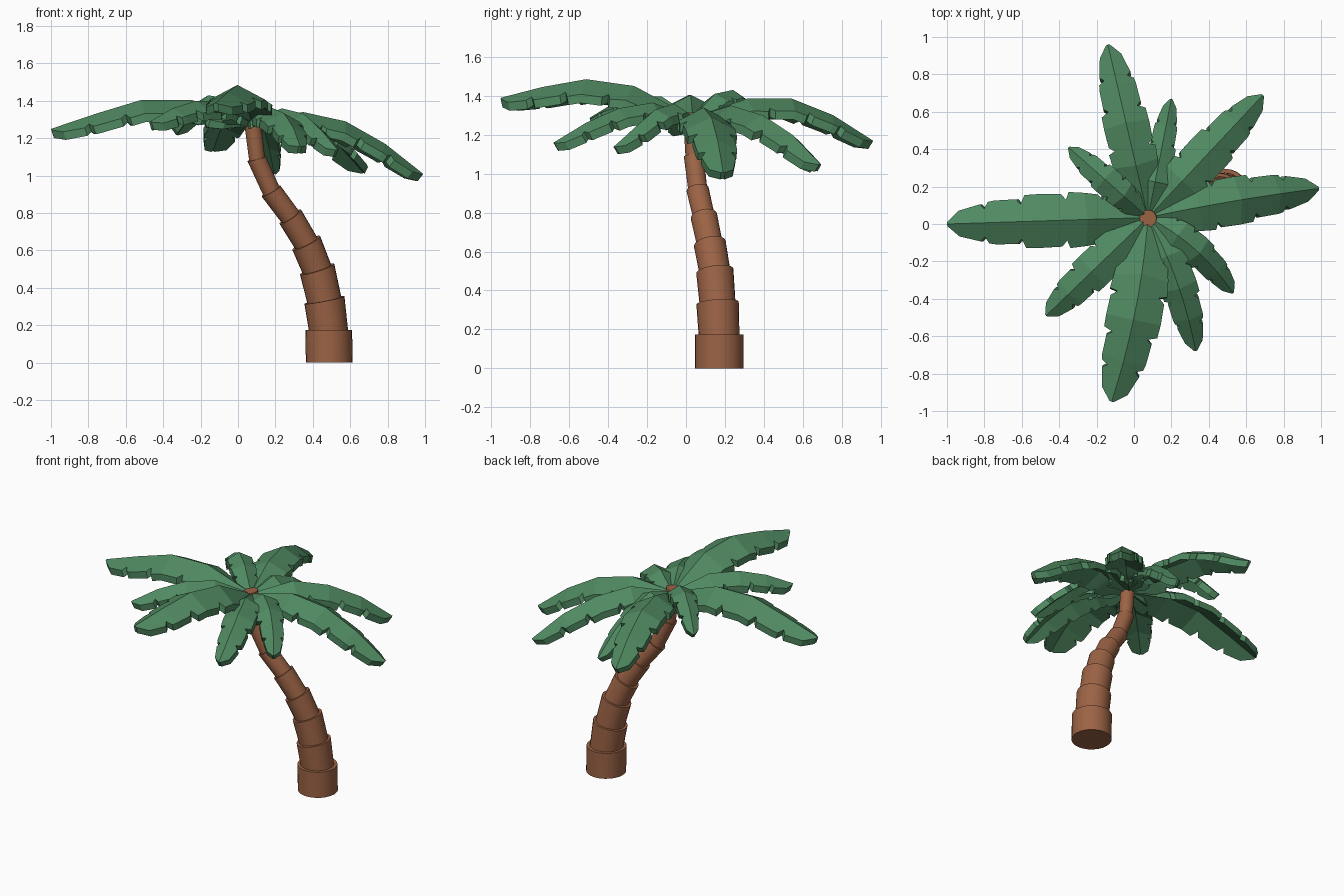
import bpy, bmesh, math
from mathutils import Vector

if "Cube" in bpy.data.objects:
    bpy.data.objects.remove(bpy.data.objects["Cube"])


def material(name, color):
    m = bpy.data.materials.new(name)
    m.diffuse_color = (*color, 1)
    m.use_nodes = True
    m.node_tree.nodes["Principled BSDF"].inputs["Base Color"].default_value = m.diffuse_color
    return m


BARK = material("bark", (0.33, 0.125, 0.06))
LEAF = material("leaf", (0.08, 0.25, 0.12))


def finish(name, bm, mat):
    bmesh.ops.recalc_face_normals(bm, faces=bm.faces)
    me = bpy.data.meshes.new(name)
    bm.to_mesh(me)
    bm.free()
    me.materials.append(mat)
    ob = bpy.data.objects.new(name, me)
    bpy.context.collection.objects.link(ob)
    return ob


def loft(bm, rings):
    """Closed skin through vertex rings, capped at both ends."""
    n = len(rings[0])
    vs = [[bm.verts.new(p) for p in r] for r in rings]
    for a, b in zip(vs, vs[1:]):
        for i in range(n):
            j = (i + 1) % n
            bm.faces.new((a[i], a[j], b[j], b[i]))
    bm.faces.new(vs[0][::-1])
    bm.faces.new(vs[-1])


# trunk: stacked sleeves along a bent path, each one set inside the one below
joints = [Vector(p) for p in (
    (.488, .17, 0), (.485, .17, .175), (.462, .162, .335), (.423, .148, .50),
    (.365, .122, .64), (.28, .092, .78), (.177, .06, .917), (.10, .04, 1.09),
    (.075, .03, 1.31))]
top_r = [.125, .109, .096, .083, .069, .058, .051, .045]
SIDES = 24


def circle(c, axis, r):
    u = Vector((0, 1, 0)).cross(axis).normalized()
    v = axis.cross(u)
    return [c + r * (math.cos(a) * u + math.sin(a) * v)
            for a in (2 * math.pi * k / SIDES for k in range(SIDES))]


axes = []
for i in range(len(joints)):
    a, b = joints[max(i - 1, 0)], joints[min(i + 1, len(joints) - 1)]
    axes.append((b - a).normalized())
axes[0] = axes[1] = Vector((0, 0, 1))

bm = bmesh.new()
for i, r in enumerate(top_r):
    sink = 0 if i == 0 else .012
    low = r if i == 0 else r * .96
    loft(bm, [circle(joints[i] - axes[i] * sink, axes[i], low),
              circle(joints[i + 1], axes[i + 1], r)])
trunk = finish("trunk", bm, BARK)
bpy.context.view_layer.objects.active = trunk
trunk.select_set(True)
bpy.ops.object.shade_smooth_by_angle(angle=math.radians(35))

# frond outline: (fraction of length, fraction of half width), notched edges
OUTLINE = [(0, .15), (.06, .4), (.12, .75), (.19, .88), (.205, .68), (.225, .88),
           (.30, .95), (.39, 1), (.405, .73), (.43, .94), (.55, .96), (.63, .94),
           (.645, .62), (.67, .80), (.78, .78), (.81, .74), (.825, .5),
           (.85, .66), (.95, .46), (1, .08)]
CROWN = Vector((.075, .035, 1.29))
KNOTS = (0, .3, .55, .78, 1)
THICK = .045


def frond(name, tip, half, heights, bend=0):
    tip = Vector((*tip, 0))
    base = Vector((CROWN.x, CROWN.y, 0))
    along = (tip - base).normalized()
    side = Vector((-along.y, along.x, 0))
    zs = (CROWN.z, *heights)

    def ridge(t):
        k = max(i for i in range(4) if KNOTS[i] <= t)
        f = (t - KNOTS[k]) / (KNOTS[k + 1] - KNOTS[k])
        p = base.lerp(tip, t) + side * bend * 4 * t * (1 - t)
        p.z = zs[k] + f * (zs[k + 1] - zs[k])
        return p

    rings = []
    for t, w in OUTLINE:
        p = ridge(t)
        d = ridge(min(t + .06, 1)) - ridge(max(t - .06, 0))
        s = Vector((-d.y, d.x, 0)).normalized()
        up = d.cross(s).normalized()
        if up.z < 0:
            up.negate()
        hw = half * w
        left = p + s * hw - up * hw * .52
        right = p - s * hw - up * hw * .52
        under = up * THICK * min(1, .4 + 3 * t)
        rings.append([left, p, right, right - under, p - under, left - under])
    bm = bmesh.new()
    loft(bm, rings)
    finish(name, bm, LEAF)


# crown: tip position, half width, ridge heights, sideways bend
frond("frond_left", (-1, 0), .15, (1.405, 1.405, 1.33, 1.25))
frond("frond_back", (-.14, .96), .128, (1.385, 1.385, 1.30, 1.17))
frond("frond_back_small", (.20, .67), .08, (1.35, 1.29, 1.18, 1.04))
frond("frond_back_right", (.69, .69), .122, (1.35, 1.30, 1.20, 1.05))
frond("frond_right", (.99, .19), .135, (1.34, 1.29, 1.17, 1.01), .01)
frond("frond_front_right_small", (.53, -.37), .09, (1.36, 1.33, 1.24, 1.14), .04)
frond("frond_front_right", (.33, -.68), .105, (1.365, 1.335, 1.26, 1.16), .03)
frond("frond_front", (-.12, -.95), .155, (1.45, 1.485, 1.445, 1.39), .03)
frond("frond_front_left", (-.47, -.49), .11, (1.395, 1.40, 1.36, 1.29))
frond("frond_back_left_small", (-.35, .41), .082, (1.41, 1.43, 1.37, 1.25))
